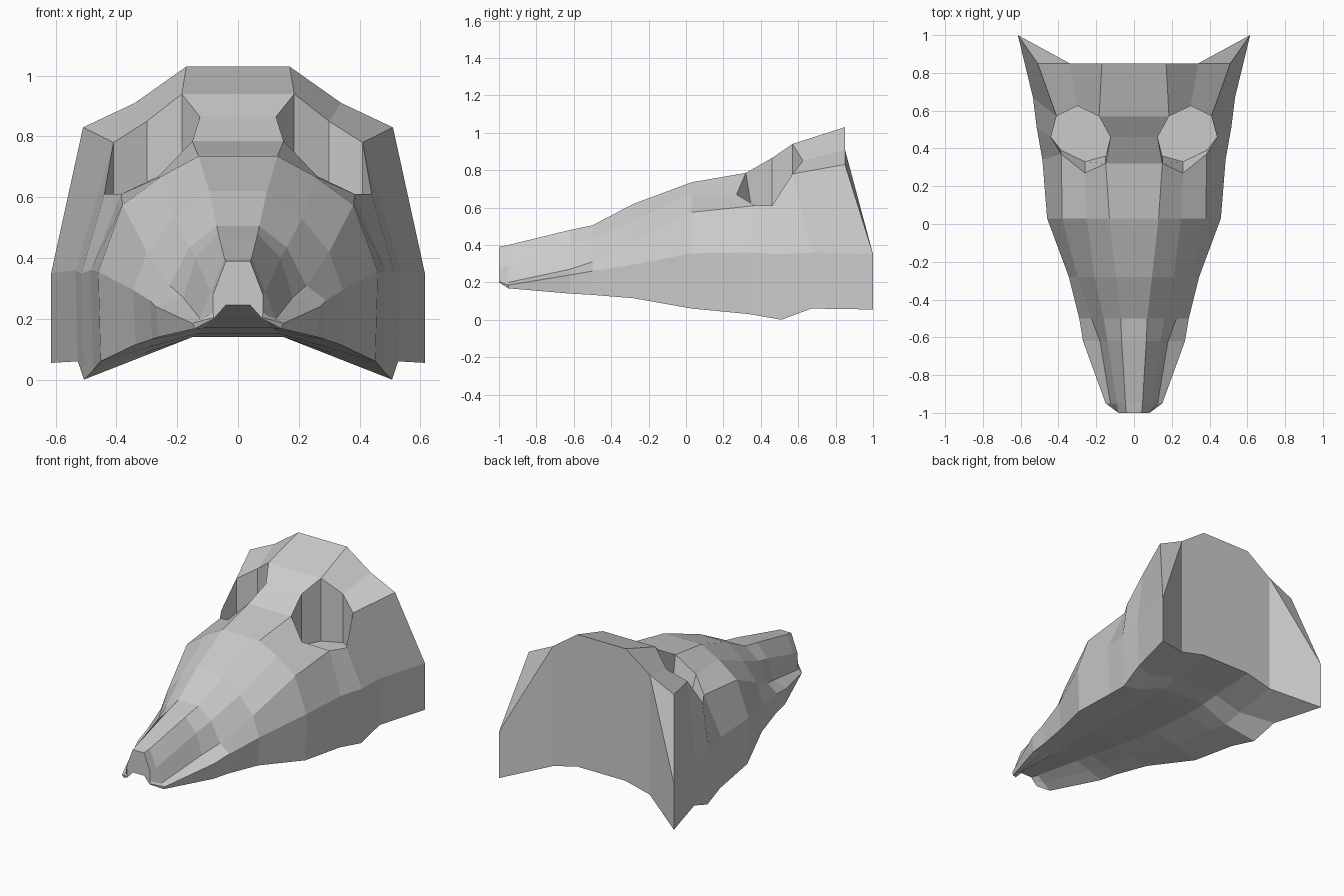
import bpy, bmesh

if "Cube" in bpy.data.objects:
    bpy.data.objects.remove(bpy.data.objects["Cube"])

# Half cross-sections from snout to back of the skull:
# (y, ridge x,z, brow x,z, cheek x,z, side x,z, lower edge z)
SECTIONS = [
    (-1.00, .04, .39,  .082, .28, .082, .22, .08, .205, .20),
    (-.95, .045, .40,  .09, .29,  .125, .20, .15, .185, .168),
    (-.62, .065, .48,  .14, .40,  .18, .27,  .27, .24, .14),
    (-.50, .07, .505,  .16, .435, .225, .31, .29, .26, .133),
    (-.28, .095, .62,  .21, .53,  .30, .42,  .345, .295, .115),
    (.03,  .13, .735,  .25, .67,  .38, .575, .46, .355, .06),
    (.32,  .15, .785,  .26, .67,  .385, .61, .485, .36, .03),
    (.46,  .125, .865, .28, .76,  .44, .61,  .515, .35, .0),
    (.57,  .185, .94,  .30, .85,  .41, .78,  .535, .36, .06),
    (.85,  .17, 1.03,  .34, .91,  .51, .83,  .615, .35, .055),
]
# Palate line: (x, z) for each section
PALATE = [(.04, .245), (.05, .24), (.08, .205), (.09, .195), (.11, .17),
          (.14, .15), (.15, .14), (.15, .14), (.16, .16), (.17, .19)]
# Local y shifts that round the eye rim and sweep the back corners
BROW_Y = {6: .27, 8: .625}
CHEEK_Y = {6: .37}
LOW_Y = {6: .34, 7: .51, 8: .67, 9: 1.0}

bm = bmesh.new()
rings = []
for i, (y, rx, rz, bx, bz, cx, cz, sx, sz, lz) in enumerate(SECTIONS):
    px, pz = PALATE[i]
    ly = LOW_Y.get(i, y)
    lx = sx - (.008 if 0 < i < 9 else 0)
    mx, mz = ((.34, .148) if i == 9 else ((px + lx) / 2, (pz + lz) / 2))
    pts = [(0, y, rz), (rx, y, rz), (bx, BROW_Y.get(i, y), bz),
           (cx, CHEEK_Y.get(i, y), cz), (sx, ly, sz), (lx, ly, lz),
           (mx, y, mz), (px, y, pz), (0, y, pz)]
    rings.append([bm.verts.new(p) for p in pts])

# Skin between sections, leaving the four faces of the eye socket open
for i in range(len(rings) - 1):
    a, b = rings[i], rings[i + 1]
    for j in range(8):
        if i in (6, 7) and j in (1, 2):
            continue
        bm.faces.new((a[j], a[j + 1], b[j + 1], b[j]))

# Snout tip and back of the skull
for r in (rings[0], rings[-1]):
    bm.faces.new((r[0], r[1], r[7], r[8]))
    bm.faces.new((r[1], r[2], r[6], r[7]))
    bm.faces.new((r[2], r[4], r[5], r[6]))
    bm.faces.new((r[2], r[3], r[4]))

# Eye socket: rim dropped straight down to a floor, front wall sloped
bm.verts.remove(rings[7][2])
rim = [rings[6][1], rings[6][2], rings[6][3], rings[7][3],
       rings[8][3], rings[8][2], rings[8][1], rings[7][1]]
floor = []
for k, v in enumerate(rim):
    dy = (.04, .06, .02)[k] if k < 3 else 0
    floor.append(bm.verts.new((v.co.x, v.co.y + dy, .54)))
for k in range(8):
    n = (k + 1) % 8
    bm.faces.new((rim[k], rim[n], floor[n], floor[k]))
bm.faces.new(floor)

bmesh.ops.recalc_face_normals(bm, faces=bm.faces)
mesh = bpy.data.meshes.new("skull")
bm.to_mesh(mesh)
bm.free()
skull = bpy.data.objects.new("skull", mesh)
bpy.context.collection.objects.link(skull)

# Mirror the half to make the whole skull
mirror = skull.modifiers.new("mirror", 'MIRROR')
mirror.use_axis[0] = True
mirror.use_clip = True
mirror.merge_threshold = .0005
